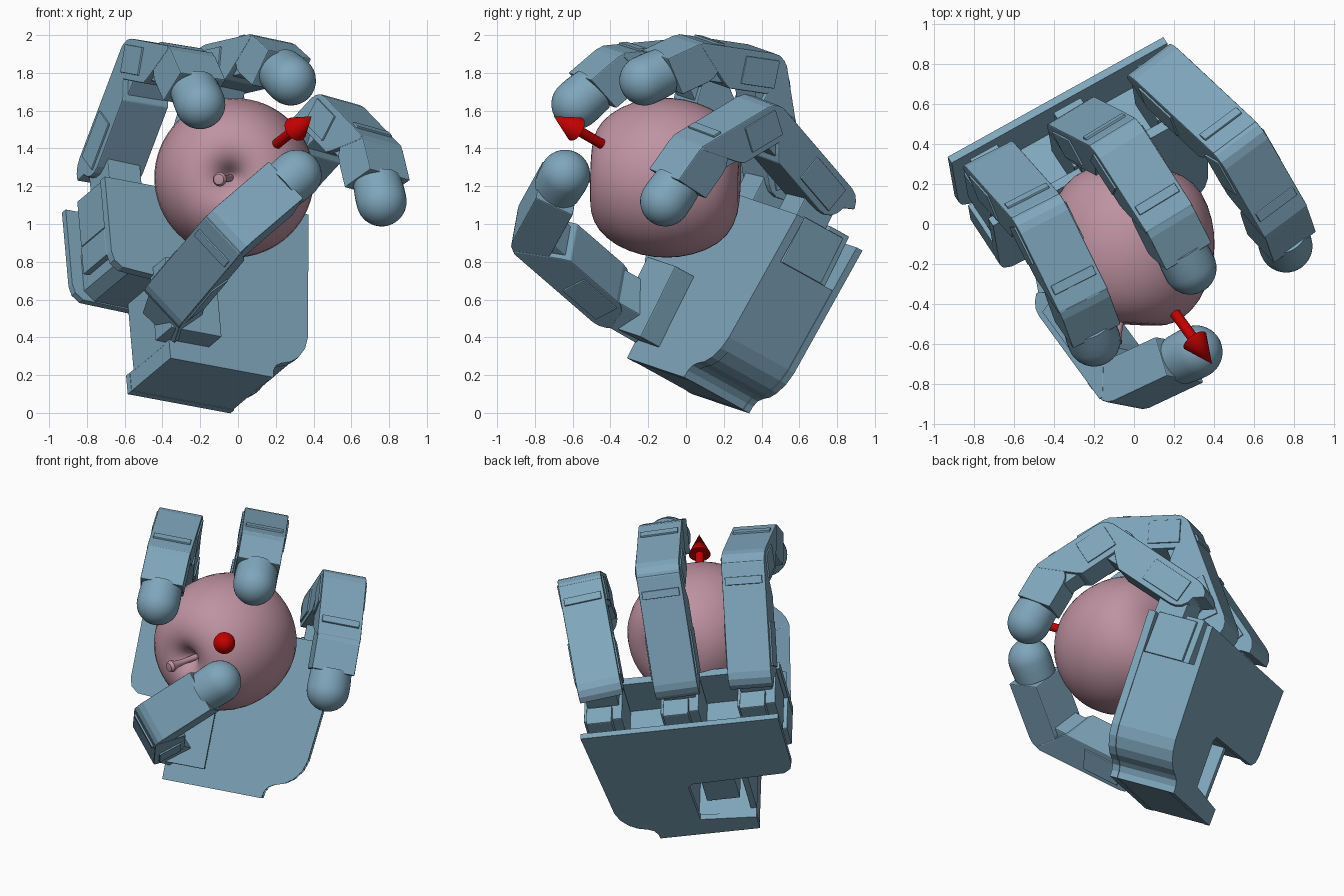
import bpy, bmesh, math
from mathutils import Vector as V, Matrix

if "Cube" in bpy.data.objects:
    bpy.data.objects.remove(bpy.data.objects["Cube"])

def mat(name, c):
    m = bpy.data.materials.new(name)
    m.diffuse_color = (*c, 1)
    m.use_nodes = True
    m.node_tree.nodes["Principled BSDF"].inputs["Base Color"].default_value = m.diffuse_color
    return m
BLUE = mat("blue_shell", (.21, .38, .50))
PINK = mat("fruit_skin", (.52, .29, .36))
RED = mat("arrow_red", (.55, .0, .0))

def frame(x, y, z, o):
    return Matrix([[x[i], y[i], z[i], o[i]] for i in range(3)] + [[0, 0, 0, 1]])

def finish(name, bm, material, M, bevel=0, smooth=False):
    bmesh.ops.recalc_face_normals(bm, faces=bm.faces)
    me = bpy.data.meshes.new(name)
    bm.to_mesh(me)
    bm.free()
    me.transform(M)
    me.materials.append(material)
    ob = bpy.data.objects.new(name, me)
    bpy.context.collection.objects.link(ob)
    if bevel:
        b = ob.modifiers.new("bevel", 'BEVEL')
        b.width, b.segments, b.limit_method = bevel, 2, 'ANGLE'
    if smooth:
        bpy.context.view_layer.objects.active = ob
        ob.select_set(True)
        bpy.ops.object.shade_smooth_by_angle(angle=math.radians(40))
        ob.select_set(False)
    return ob

def prism(name, pts, y0, y1, M, bevel=.006):
    """Profile in local XZ, extruded along local Y."""
    bm = bmesh.new()
    f = bm.faces.new([bm.verts.new((x, y0, z)) for x, z in pts])
    r = bmesh.ops.extrude_face_region(bm, geom=[f])
    bmesh.ops.translate(bm, vec=(0, y1 - y0, 0),
                        verts=[e for e in r['geom'] if isinstance(e, bmesh.types.BMVert)])
    return finish(name, bm, BLUE, M, bevel)

def box(name, x, y, z, M, bevel=.006):
    return prism(name, [(x[0], z[0]), (x[1], z[0]), (x[1], z[1]), (x[0], z[1])], y[0], y[1], M, bevel)

def lathe(name, prof, M, material, steps=40, sub=0):
    """Profile (radius, height) spun around local Z."""
    bm = bmesh.new()
    vs = [bm.verts.new((r, 0, h)) for r, h in prof]
    es = [bm.edges.new(p) for p in zip(vs, vs[1:])]
    bmesh.ops.spin(bm, geom=vs + es, cent=(0, 0, 0), axis=(0, 0, 1), angle=2 * math.pi, steps=steps)
    bmesh.ops.remove_doubles(bm, verts=bm.verts, dist=1e-4)
    ob = finish(name, bm, material, M, smooth=True)
    if sub:
        s = ob.modifiers.new("subdivision", 'SUBSURF')
        s.levels = s.render_levels = sub
    return ob

def along(z, o):
    z = V(z).normalized()
    x = z.orthogonal().normalized()
    return frame(x, z.cross(x), z, V(o))

# ---- palm frame: u across, w towards the back of the hand, v towards the fingers
u = V((.863, .479, -.161)).normalized()
w = V((-.498, .759, -.42))
w = (w - u * w.dot(u)).normalized()
v = u.cross(w)
D = V((-.357, -.312, .29))
PALM = frame(u, w, v, D)
def pw(x, y, z):
    return PALM @ V((x, y, z))

right_edge = [(.63, 0), (.635, .04), (.655, .075), (.69, .095), (.75, .115), (.80, .15), (.845, .21), (.868, .28)]
left_edge = [(-.31, .58), (-.295, .53), (-.25, .495)]
front = [(0, 0)] + right_edge + [(.94, 1.02), (-.31, 1.02)] + left_edge + [(-.03, .48), (0, .45)]
back = [(0, 0)] + right_edge + [(.94, 1.02), (-.31, 1.02)] + left_edge + [(.34, .48), (.365, .45), (.35, .14), (0, .11)]
core = [(.002, .002)] + [(x - .006, z + .002) for x, z in right_edge] + \
       [(.91, .76), (-.24, .76), (-.24, .55), (-.18, .50), (.37, .49), (.36, .13), (.002, .11)]
prism("palm_front_plate", front, 0, .05, PALM, 0)
prism("palm_back_plate", back, .415, .455, PALM, 0)
prism("palm_core", core, .05, .415, PALM, 0)
box("thumb_motor", (.10, .31), (.05, .32), (.15, .42), PALM)
box("palm_left_wall", (-.31, -.27), (.05, .30), (.58, .74), PALM)
box("palm_window_rim", (0, .04), (.05, .38), (.10, .50), PALM)

R = .11
def round_start(back=0.0):
    """Rounded hinge end of a segment, from the outer to the inner side."""
    return [(-R * math.cos(t * math.pi / 8), -R * math.sin(t * math.pi / 8) - (back if t < 4 else 0))
            for t in range(9)]

def link(name, a, b, n, back=0.0, width=.275):
    """Finger segment from joint a to joint b; n is the hinge axis."""
    z = (b - a).normalized()
    M = frame(n.cross(z), n, z, a)
    L = (b - a).length
    h = width / 2
    body = round_start(back) + [(R, L - .19), (R - .03, L - .15), (-R + .05, L + .0), (-R + .02, L + .03), (-R, L + .02)]
    prism(name + "_body", body, -h, h, M)
    # narrower yoke reaching the next joint, raised end ridge, side plates
    yoke = [(-.09, L - .2), (.09, L - .2)] + [
        (.092 * math.cos(t * math.pi / 8), L + .092 * math.sin(t * math.pi / 8)) for t in range(9)]
    prism(name + "_yoke", yoke, -h + .03, h - .03, M)
    box(name + "_ridge", (-R - .012, -.05), (-h + .02, h - .02), (L - .12, L - .07), M, .004)
    for s in (-1, 1):
        box(name + "_side_plate", (-.075, .075), sorted((s * (h - .02), s * (h + .01))), (-.04, L * .4), M, .004)

def tip(name, a, c, n):
    """Last segment: short block, collar, then a round pad centred on c."""
    z = (c - a).normalized()
    L = (c - a).length
    M = frame(n.cross(z), n, z, a)
    prism(name + "_block", round_start() + [(R, L - .13), (-R, L - .10)], -.135, .135, M)
    r = .133
    dome = [(0, L - .12), (.128, L - .12), (r, L - .05)] + [
        (r * math.cos(t * math.pi / 20), L + r * math.sin(t * math.pi / 20)) for t in range(10)] + [(0, L + r)]
    lathe(name + "_pad", dome, M, BLUE, 32)

# ---- three fingers: base X on the palm, tip centre, first bend angle
L1, L2, L3 = .594, .422, .294
fingers = [("left_finger", -.17, (-.20, -.58, 1.635), 54),
           ("middle_finger", .315, (.28, -.22, 1.76), 41),
           ("right_finger", .80, (.76, -.11, 1.12), 74)]
for name, bx, t, ang in fingers:
    J1, T = pw(bx, .124, 1.20), V(t)
    f = T - J1
    f = (f - v * f.dot(v)).normalized()
    J2 = J1 + (f * math.sin(math.radians(ang)) + v * math.cos(math.radians(ang))) * L1
    q = T - J2
    d = q.length
    k = min((d * d + L2 * L2 - L3 * L3) / (2 * d), L2)
    n = v.cross(f).normalized()
    q.normalize()
    J3 = J2 + q * k - n.cross(q) * math.sqrt(max(L2 * L2 - k * k, 0))
    link(name + "_lower", J1, J2, n, back=.07)
    link(name + "_middle", J2, J3, n)
    tip(name + "_tip", J3, T, n)
    # swivel base and the motor between the palm plates
    box(name + "_base", (bx - .10, bx + .10), (.02, .22), (1.0, 1.22), PALM)
    box(name + "_motor", (bx - .12, bx + .12), (.06, .33), (.76, 1.03), PALM)
    box(name + "_motor_step", (bx - .06, bx + .10), (.24, .37), (.76, 1.055), PALM)

# ---- thumb
T = V((.31, -.64, 1.26))
E = V((-.03, -.80, .97))
K = V((-.30, -.43, .65))
n = (E - K).cross(T - E).normalized()
link("thumb_lower", K, E, n, back=.05)
tip("thumb_tip", E, T, n)
# thumb base: hinge block behind the first joint and its swivel on the palm
P = V((-.34, -.22, .53))
z = (K - P).normalized()
m = (n - z * n.dot(z)).normalized()
box("thumb_hinge", (-.11, .09), (-.12, .12), (-.04, (K - P).length), frame(m.cross(z), m, z, P))
box("thumb_swivel", (-.06, .25), (-.13, .04), (.11, .53), PALM)

# ---- fruit, stalk along -y
axis = V((-.06, -1, .03))
prof = [(0, .28), (.03, .31), (.07, .365), (.13, .395), (.20, .395), (.29, .355), (.37, .26), (.42, .12),
        (.43, -.02), (.41, -.15), (.35, -.29), (.25, -.37), (.12, -.395), (.05, -.38), (0, -.375)]
lathe("fruit", prof, along(axis, (-.02, -.105, 1.245)), PINK, 32, 1)
lathe("stalk", [(0, 0), (.02, 0), (.018, .14), (.025, .20), (.038, .235), (.028, .255), (0, .26)],
      along((-.08, -.27, -.01), (-.03, -.36, 1.245)), PINK, 16)

# ---- red arrow
a, b = V((.20, -.44, 1.42)), V((.39, -.70, 1.57))
L = (b - a).length
lathe("arrow", [(0, 0), (.027, 0), (.027, L - .16), (.068, L - .16), (0, L)], along(b - a, a), RED, 24)
